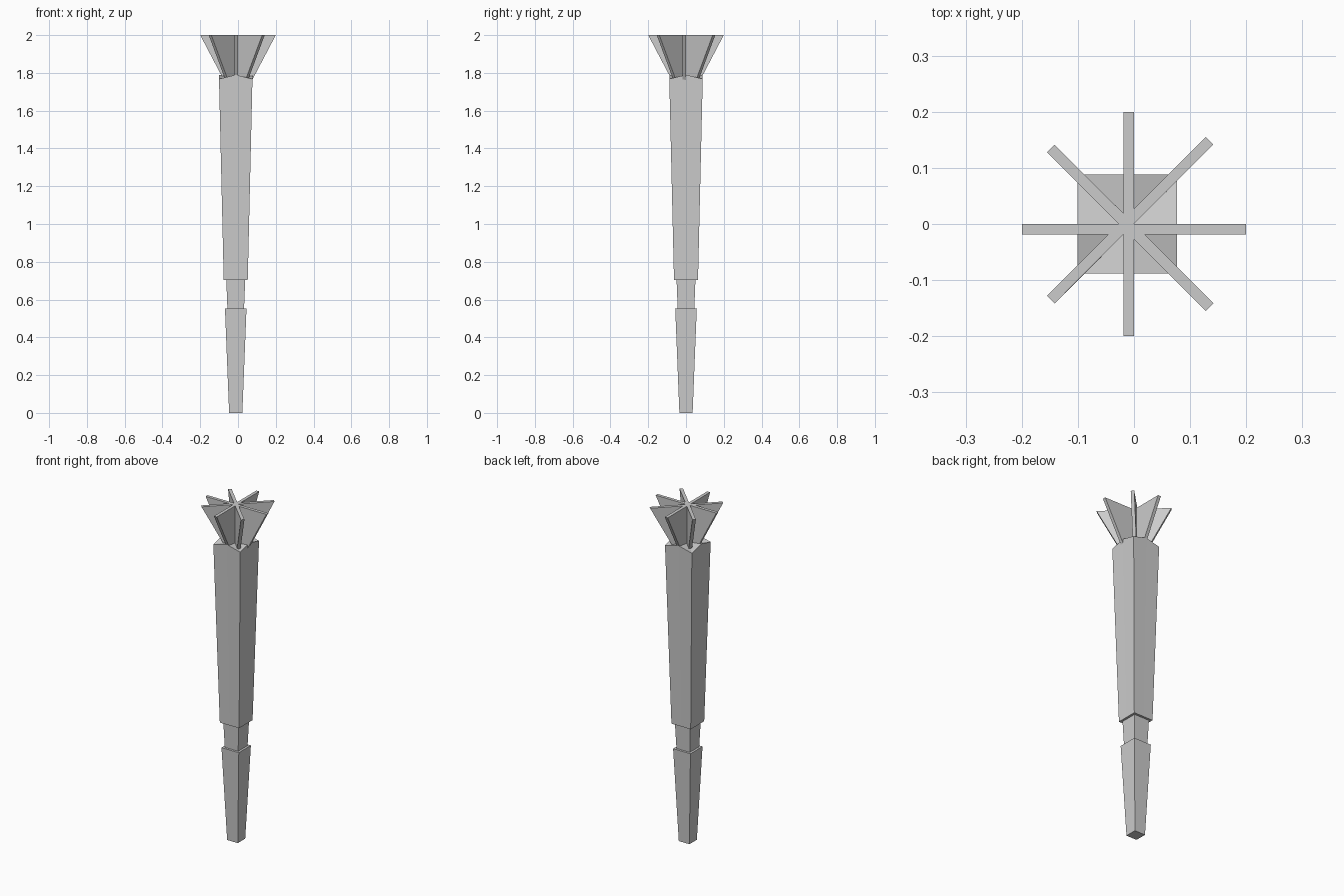
import bpy, bmesh, math
from mathutils import Matrix

if "Cube" in bpy.data.objects:
    bpy.data.objects.remove(bpy.data.objects["Cube"])

CX = -0.012  # handle axis sits slightly off the crown centre


def make(name, bm):
    bmesh.ops.recalc_face_normals(bm, faces=bm.faces)
    me = bpy.data.meshes.new(name)
    bm.to_mesh(me)
    bm.free()
    ob = bpy.data.objects.new(name, me)
    bpy.context.collection.objects.link(ob)
    return ob


def taper(name, z0, h0, z1, h1, corner_drop=0.0):
    """Square tapered bar; corner_drop lowers the top corners below the edge midpoints."""
    bm = bmesh.new()
    dirs = [(-1, -1), (0, -1), (1, -1), (1, 0), (1, 1), (0, 1), (-1, 1), (-1, 0)]
    if not corner_drop:
        dirs = dirs[::2]
    low = [bm.verts.new((CX + x * h0, y * h0, z0)) for x, y in dirs]
    top = [bm.verts.new((CX + x * h1, y * h1, z1 - (corner_drop if x * y else 0)))
           for x, y in dirs]
    n = len(dirs)
    bm.faces.new(low[::-1])
    for i in range(n):
        j = (i + 1) % n
        bm.faces.new((low[i], low[j], top[j], top[i]))
    if corner_drop:
        mid = bm.verts.new((CX, 0, z1 - corner_drop / 2))
        for i in range(n):
            bm.faces.new((top[i], top[(i + 1) % n], mid))
    else:
        bm.faces.new(top)
    return make(name, bm)


# Stacked handle sections
taper("lower_grip", 0.0, 0.035, 0.553, 0.057)
taper("neck", 0.55, 0.044, 0.705, 0.05)
taper("upper_shaft", 0.703, 0.0635, 1.79, 0.0885, 0.022)

# Crown: four full-width flared blades crossing, each offset to one side
for k in range(1, 5):
    bm = bmesh.new()
    outline = [(-0.074, 1.76), (0.074, 1.76), (0.2, 2.0), (-0.2, 2.0)]
    face = bm.faces.new([bm.verts.new((x, 0, z)) for x, z in outline])
    ext = bmesh.ops.extrude_face_region(bm, geom=[face])
    for v in ext["geom"]:
        if isinstance(v, bmesh.types.BMVert):
            v.co.y += 0.019
    bmesh.ops.transform(bm, verts=bm.verts,
                        matrix=Matrix.Rotation(math.radians(45 * k), 4, 'Z'))
    make(f"crown_blade_{k}", bm)
